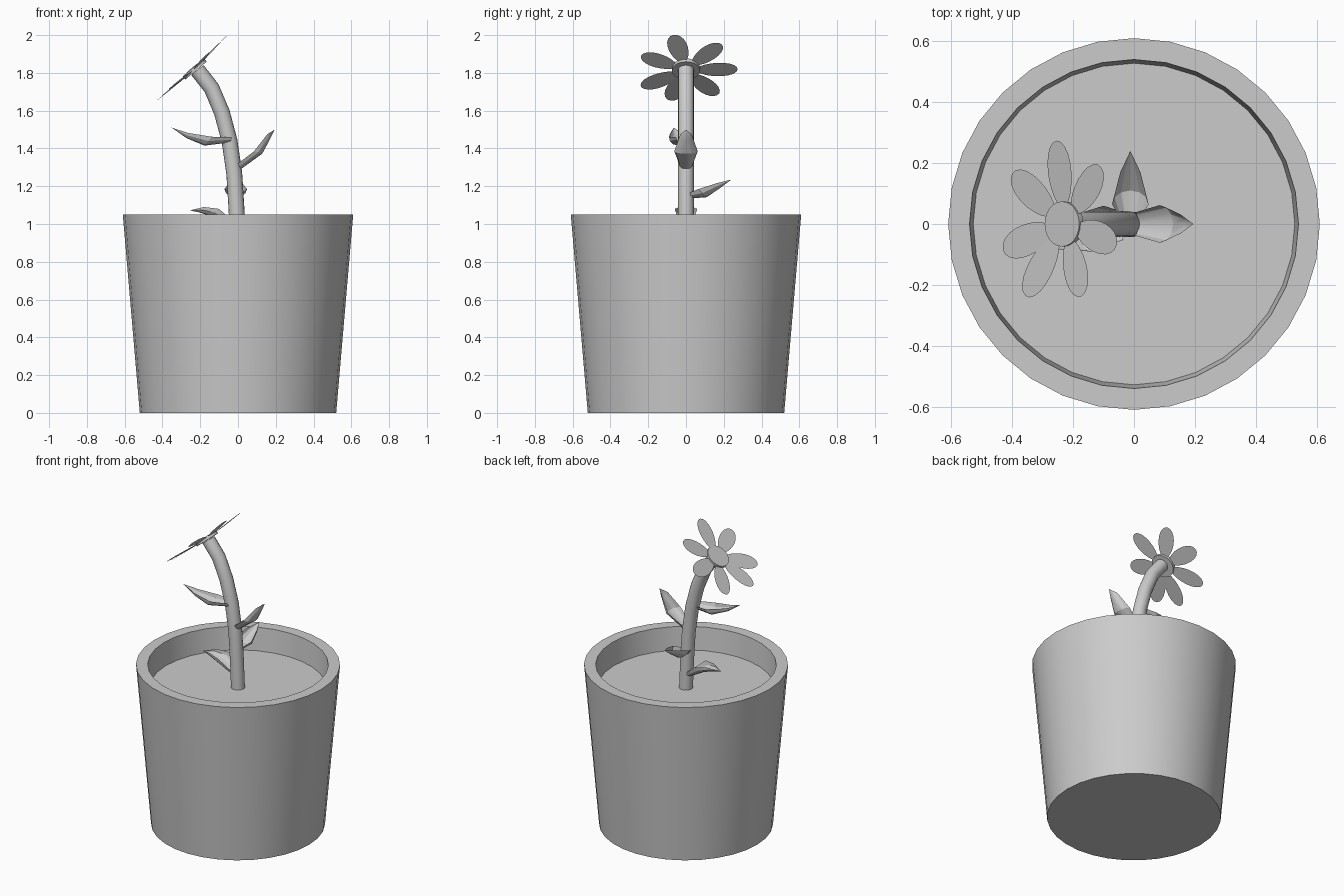
import bpy, bmesh
from math import sin, cos, pi, radians
from mathutils import Vector, Matrix

if "Cube" in bpy.data.objects:
    bpy.data.objects.remove(bpy.data.objects["Cube"])


def make_object(name, verts, faces, smooth=None):
    mesh = bpy.data.meshes.new(name)
    mesh.from_pydata([tuple(v) for v in verts], [], faces)
    bm = bmesh.new()
    bm.from_mesh(mesh)
    bmesh.ops.recalc_face_normals(bm, faces=bm.faces)
    bm.to_mesh(mesh)
    bm.free()
    obj = bpy.data.objects.new(name, mesh)
    bpy.context.collection.objects.link(obj)
    if smooth:
        bpy.ops.object.select_all(action='DESELECT')
        obj.select_set(True)
        bpy.context.view_layer.objects.active = obj
        bpy.ops.object.shade_smooth_by_angle(angle=radians(smooth))
    return obj


def loft(name, rings, closed=True, caps=True, smooth=None):
    """Skin a list of equal-length point rows."""
    n = len(rings[0])
    verts = [p for ring in rings for p in ring]
    faces = []
    for r in range(len(rings) - 1):
        for i in range(n if closed else n - 1):
            j = (i + 1) % n
            faces.append((r*n + i, r*n + j, (r+1)*n + j, (r+1)*n + i))
    if caps:
        faces += [tuple(range(n)), tuple(range((len(rings)-1)*n, len(rings)*n))]
    return make_object(name, verts, faces, smooth)


def circle(radius, z, n):
    return [Vector((radius*cos(2*pi*i/n), radius*sin(2*pi*i/n), z)) for i in range(n)]


# Pot with a thick rim, filled with soil
SIDES = 32
loft("pot", [circle(r, z, SIDES) for r, z in
             [(0.52, 0), (0.61, 1.05), (0.54, 1.05), (0.527, 0.89)]], smooth=30)
make_object("soil", circle(0.528, 0.90, SIDES), [tuple(range(SIDES))])

# Bent stem
path = [(0, 0.89), (-0.008, 1.08), (-0.02, 1.27), (-0.045, 1.44),
        (-0.085, 1.59), (-0.14, 1.72), (-0.215, 1.815)]
rings = []
for k, (x, z) in enumerate(path):
    a, b = path[max(k-1, 0)], path[min(k+1, len(path)-1)]
    t = Vector((b[0]-a[0], 0, b[1]-a[1])).normalized()
    side = Vector((t.z, 0, -t.x))
    rings.append([Vector((x, 0, z)) + p.x*side + Vector((0, p.y, 0))
                  for p in circle(0.042, 0, 16)])
loft("stem", rings, smooth=40)


# Cupped leaves: stations of (edge r, edge z, keel r, keel z, half width)
def leaf(name, angle, stations, centre=(0, 0)):
    rot = Matrix.Rotation(radians(angle), 4, 'Z')
    off = Vector((centre[0], centre[1], 0))
    rows = []
    for er, ez, kr, kz, w in stations:
        row = []
        for i in range(7):
            a = pi * i / 6
            s = sin(a)
            row.append(off + rot @ Vector((er + (kr-er)*s, -w*cos(a), ez + (kz-ez)*s)))
        rows.append(row)
    obj = loft(name, rows, closed=False, caps=False, smooth=25)
    bm = bmesh.new()
    bm.from_mesh(obj.data)
    bmesh.ops.remove_doubles(bm, verts=bm.verts, dist=0.0005)
    bm.to_mesh(obj.data)
    bm.free()


leaf("leaf_right", 0, [(0.0, 1.32, 0.015, 1.29, 0.037), (0.085, 1.385, 0.128, 1.372, 0.062),
                       (0.155, 1.475, 0.165, 1.44, 0.03), (0.195, 1.5, 0.195, 1.5, 0)])
leaf("leaf_back", 90, [(0.02, 1.165, 0.02, 1.135, 0.035), (0.065, 1.185, 0.11, 1.142, 0.06),
                       (0.17, 1.218, 0.18, 1.19, 0.033), (0.24, 1.235, 0.24, 1.235, 0)],
     (-0.012, 0))
leaf("leaf_left", 188, [(0.04, 1.46, 0.04, 1.432, 0.032), (0.15, 1.462, 0.18, 1.415, 0.055),
                        (0.27, 1.482, 0.275, 1.455, 0.03), (0.355, 1.51, 0.355, 1.51, 0)],
     (0, -0.015))
leaf("leaf_low", 180, [(0.02, 1.01, 0.02, 0.975, 0.035), (0.10, 1.08, 0.14, 1.04, 0.06),
                       (0.18, 1.09, 0.2, 1.06, 0.035), (0.255, 1.072, 0.255, 1.072, 0)])

# Flower head: tilted disc and seven slightly raised petals
tilt = Matrix.Translation((-0.225, 0, 1.815)) @ Matrix.Rotation(radians(-43), 4, 'Y')
disc = loft("flower_centre", [circle(0.074, z, 24) for z in (-0.004, 0.018)], smooth=30)
disc.matrix_world = Matrix.Translation((-0.225, 0, 1.815)) @ Matrix.Rotation(radians(-40), 4, 'Y')
petals = [(-15, 0.26), (46, 0.26), (94, 0.275), (143, 0.275), (198, 0.275),
          (236, 0.285), (291, 0.255)]
for k, (angle, reach) in enumerate(petals):
    half = (reach - 0.055) / 2
    outline = []
    for i in range(20):
        a = 2*pi*i/20
        outline.append((0.055 + half + half*cos(a), 0.052*sin(a)*(1 + 0.12*cos(a)), 0.003))
    petal = make_object(f"petal_{k+1}", outline, [tuple(range(20))])
    petal.matrix_world = (tilt @ Matrix.Rotation(radians(angle), 4, 'Z')
                          @ Matrix.Rotation(radians(-4), 4, 'Y'))
